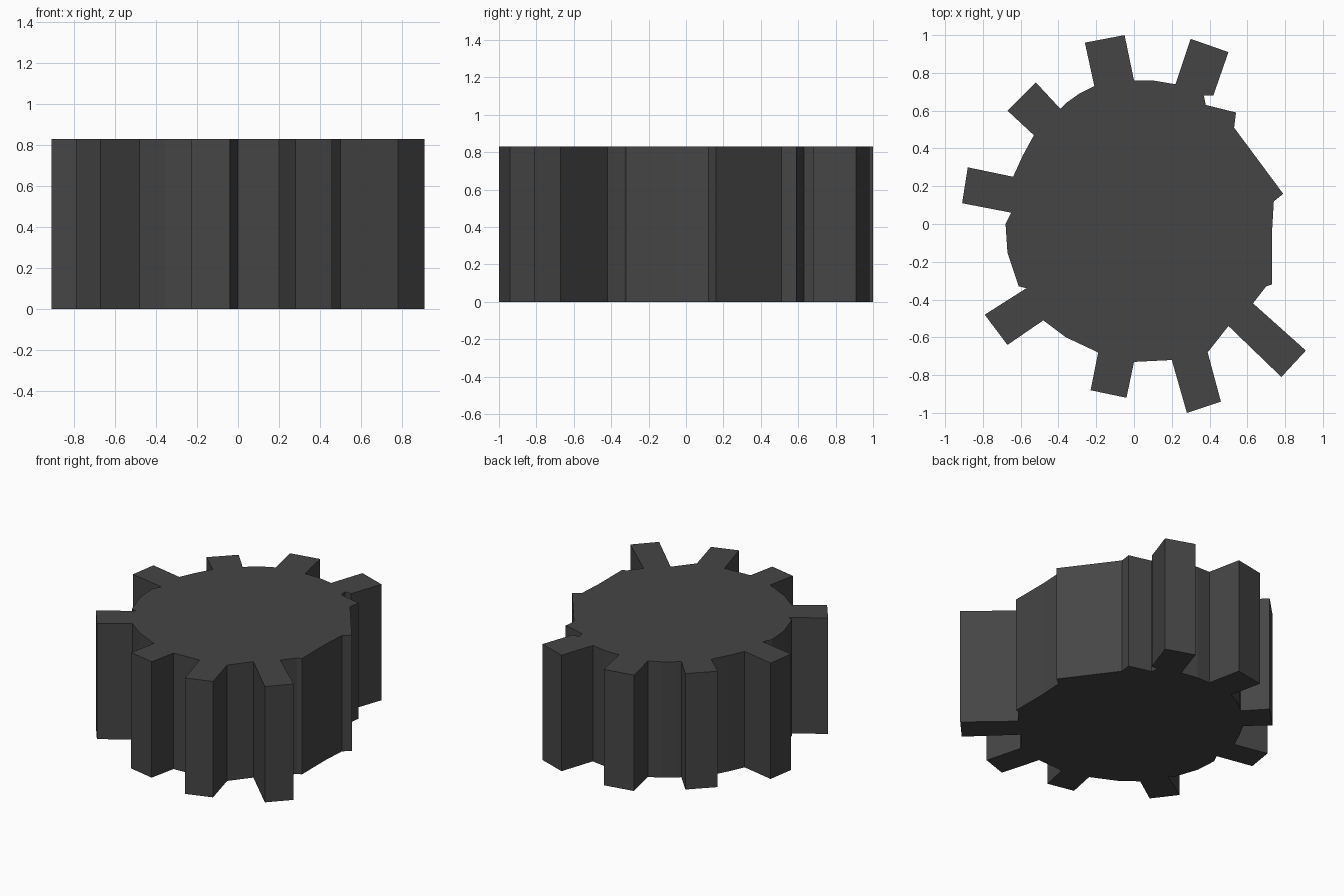
import bpy, bmesh

if "Cube" in bpy.data.objects:
    bpy.data.objects.remove(bpy.data.objects["Cube"])

HEIGHT = 0.83

# Worn gear outline, anticlockwise from the right: hub arcs alternating with teeth
right_worn_side = [(0.73, -0.32), (0.73, -0.05), (0.74, 0.12), (0.79, 0.16),
                   (0.53, 0.51), (0.54, 0.59), (0.38, 0.63), (0.37, 0.68)]
upper_teeth = [(0.42, 0.68), (0.50, 0.91), (0.30, 0.98), (0.22, 0.74),
               (0.10, 0.76), (0.00, 0.76), (-0.05, 1.00), (-0.26, 0.96), (-0.21, 0.73),
               (-0.29, 0.69), (-0.36, 0.64)]
left_teeth = [(-0.39, 0.61), (-0.52, 0.75), (-0.67, 0.60), (-0.53, 0.47),
              (-0.59, 0.36), (-0.64, 0.25), (-0.88, 0.30), (-0.91, 0.11), (-0.65, 0.06),
              (-0.68, 0.00), (-0.67, -0.15), (-0.61, -0.33), (-0.57, -0.34),
              (-0.79, -0.48), (-0.67, -0.64), (-0.48, -0.51), (-0.36, -0.60)]
lower_teeth = [(-0.19, -0.68), (-0.23, -0.88), (-0.04, -0.92), (0.00, -0.73),
               (0.20, -0.72), (0.28, -1.00), (0.46, -0.94), (0.39, -0.68), (0.50, -0.54),
               (0.78, -0.81), (0.91, -0.67), (0.63, -0.42), (0.70, -0.33)]
outline = right_worn_side + upper_teeth + left_teeth + lower_teeth

# Extrude the outline into a flat-capped gear
bm = bmesh.new()
base = bm.faces.new([bm.verts.new((x, y, 0)) for x, y in outline])
top = bmesh.ops.extrude_face_region(bm, geom=[base], use_keep_orig=True)
bmesh.ops.translate(bm, vec=(0, 0, HEIGHT),
                    verts=[v for v in top["geom"] if isinstance(v, bmesh.types.BMVert)])
bmesh.ops.triangulate(bm, faces=[f for f in bm.faces if len(f.verts) > 4])
bmesh.ops.recalc_face_normals(bm, faces=bm.faces)
mesh = bpy.data.meshes.new("worn_gear")
bm.to_mesh(mesh)
bm.free()

gear = bpy.data.objects.new("worn_gear", mesh)
bpy.context.collection.objects.link(gear)

# Dark iron colour
iron = bpy.data.materials.new("dark_iron")
iron.diffuse_color = (0.06, 0.06, 0.06, 1)
iron.use_nodes = True
iron.node_tree.nodes["Principled BSDF"].inputs["Base Color"].default_value = iron.diffuse_color
mesh.materials.append(iron)
